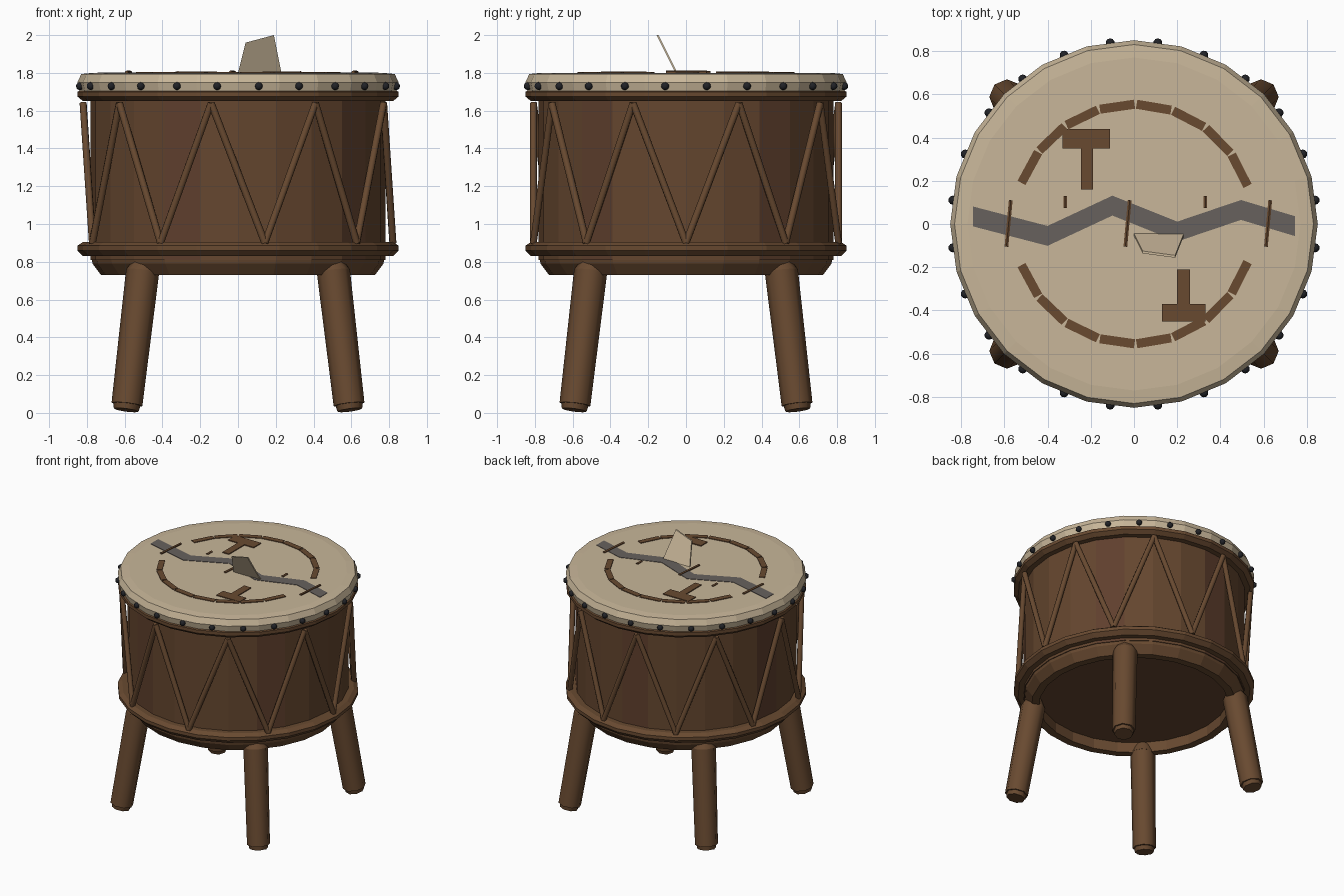
import bpy, bmesh, math
from math import sin, cos, radians, pi
from mathutils import Vector, Matrix

cube = bpy.data.objects.get("Cube")
if cube:
    bpy.data.objects.remove(cube, do_unlink=True)


def material(name, rgb):
    m = bpy.data.materials.new(name)
    m.use_nodes = True
    m.diffuse_color = (*rgb, 1)
    bsdf = next(n for n in m.node_tree.nodes if n.type == 'BSDF_PRINCIPLED')
    bsdf.inputs["Base Color"].default_value = (*rgb, 1)
    return m


wood = material("brown wood", (0.14, 0.068, 0.03))
plank_wood = material("plank wood", (0.13, 0.062, 0.028))
red_wood = material("reddish plank wood", (0.115, 0.05, 0.026))
hide = material("tan hide", (0.58, 0.47, 0.32))
tear_grey = material("tear grey", (0.135, 0.12, 0.11))
iron = material("dark iron", (0.015, 0.016, 0.02))

SIDES = 24
TOP = 1.8


def finish(name, bm, mats, smooth=False):
    me = bpy.data.meshes.new(name)
    bmesh.ops.recalc_face_normals(bm, faces=bm.faces[:])
    bm.to_mesh(me)
    bm.free()
    for m in mats:
        me.materials.append(m)
    ob = bpy.data.objects.new(name, me)
    bpy.context.collection.objects.link(ob)
    if smooth:
        bpy.ops.object.select_all(action='DESELECT')
        ob.select_set(True)
        bpy.context.view_layer.objects.active = ob
        bpy.ops.object.shade_smooth_by_angle(angle=radians(50))
    return ob


def lathe(name, profile, mat, closed=False):
    """Turn an (r, z) profile; open profiles are capped at both ends."""
    bm = bmesh.new()
    rings = [[bm.verts.new((r * sin(2 * pi * i / SIDES), r * cos(2 * pi * i / SIDES), z))
              for i in range(SIDES)] for r, z in profile]
    pairs = list(zip(rings, rings[1:]))
    if closed:
        pairs.append((rings[-1], rings[0]))
    for a, b in pairs:
        for i in range(SIDES):
            j = (i + 1) % SIDES
            bm.faces.new((a[i], a[j], b[j], b[i]))
    if not closed:
        bm.faces.new(rings[0])
        bm.faces.new(rings[-1])
    return finish(name, bm, [mat])


def add_rod(bm, a, b, r1, r2, sides=8):
    a, b = Vector(a), Vector(b)
    d = b - a
    mat = Matrix.Translation((a + b) / 2) @ d.to_track_quat('Z', 'Y').to_matrix().to_4x4()
    bmesh.ops.create_cone(bm, cap_ends=True, segments=sides, radius1=r1, radius2=r2,
                          depth=d.length, matrix=mat)


def add_prism(bm, base, offset):
    """Solid between a polygon and its copy moved by offset."""
    low = [bm.verts.new(p) for p in base]
    high = [bm.verts.new(Vector(p) + Vector(offset)) for p in base]
    bm.faces.new(low)
    bm.faces.new(high)
    for i in range(len(low)):
        j = (i + 1) % len(low)
        bm.faces.new((low[i], low[j], high[j], high[i]))


def add_plate(bm, x0, x1, y0, y1):
    add_prism(bm, [(x0, y0, TOP), (x1, y0, TOP), (x1, y1, TOP), (x0, y1, TOP)], (0, 0, 0.007))


# Drum body, with a few redder planks
body = lathe("drum_body", [(0.78, 0.81), (0.78, 1.68)], plank_wood)
body.data.materials.append(red_wood)
for p in body.data.polygons:
    if abs(p.normal.z) < 0.5 and p.index % 5 == 3:
        p.material_index = 1

# Hoops and the open base ring
lathe("lower_hoop", [(0.74, 0.83), (0.82, 0.83), (0.85, 0.86), (0.85, 0.885),
                     (0.82, 0.905), (0.74, 0.905)], wood, True)
lathe("upper_hoop", [(0.74, 1.65), (0.82, 1.65), (0.85, 1.675), (0.85, 1.7),
                     (0.82, 1.715), (0.74, 1.715)], wood, True)
lathe("base_ring", [(0.67, 0.73), (0.725, 0.73), (0.77, 0.79), (0.78, 0.84),
                    (0.67, 0.84)], wood, True)

# Stretched hide with rolled edge
lathe("drum_hide", [(0.84, 1.705), (0.85, 1.75), (0.83, 1.794), (0.77, TOP)], hide)

# Studs around the hide
bm = bmesh.new()
for i in range(SIDES):
    a = 2 * pi * (i + 0.5) / SIDES
    bmesh.ops.create_uvsphere(bm, u_segments=10, v_segments=6, radius=0.021,
                              matrix=Matrix.Translation((0.845 * sin(a), 0.845 * cos(a), 1.73)))
finish("studs", bm, [iron], True)

# Zigzag lacing rods
bm = bmesh.new()


def lace_point(deg, r, z):
    a = radians(deg)
    return (r * sin(a), -r * cos(a), z)


for k in range(9):
    top = lace_point(30 + 40 * k, 0.82, 1.64)
    for side in (-20, 20):
        add_rod(bm, lace_point(30 + 40 * k + side, 0.82, 0.9), top, 0.019, 0.019)
finish("lacing", bm, [wood], True)

# Four splayed legs with worn feet and chamfered tops
for sx, front in ((-1, "right"), (1, "left")):
    for sy, side in ((-1, "front"), (1, "back")):
        def at(d, z):
            return (sx * d, sy * d, z)
        bm = bmesh.new()
        add_rod(bm, at(0.588, 0.045), at(0.505, 0.75), 0.082, 0.088)
        add_rod(bm, at(0.505, 0.75), at(0.498, 0.815), 0.088, 0.05)
        add_rod(bm, at(0.592, 0.015), at(0.588, 0.045), 0.066, 0.072)
        finish(f"{side}_{front}_leg", bm, [wood], True)

# Painted dashed arcs
bm = bmesh.new()
step = 17.8
for sy in (-1, 1):
    for k in range(8):
        a0, a1 = radians(18.5 + step * k), radians(18.5 + step * k + 16.9)
        mid, half = (a0 + a1) / 2, 0.55 * sin((a1 - a0) / 2)
        c = Vector((0.548 * cos(mid), sy * 0.548 * sin(mid), TOP))
        radial = Vector((cos(mid), sy * sin(mid), 0)) * 0.021
        along = Vector((-sin(mid), sy * cos(mid), 0)) * half
        add_prism(bm, [c - radial - along, c + radial - along,
                       c + radial + along, c - radial + along], (0, 0, 0.005))
finish("dashed_arcs", bm, [wood])

# Painted hammer marks
bm = bmesh.new()
add_plate(bm, -0.33, -0.11, 0.35, 0.44)
add_plate(bm, -0.245, -0.19, 0.16, 0.35)
add_plate(bm, 0.13, 0.33, -0.45, -0.37)
add_plate(bm, 0.2, 0.26, -0.37, -0.21)
finish("hammer_marks", bm, [wood])

# Zigzag tear across the hide
path = [(-0.745, 0.035), (-0.4, -0.055), (-0.1, 0.085), (0.2, -0.035), (0.495, 0.065), (0.745, -0.01)]
bm = bmesh.new()
for (x0, y0), (x1, y1) in zip(path, path[1:]):
    add_prism(bm, [(x0, y0 - 0.046, TOP), (x1, y1 - 0.046, TOP),
                   (x1, y1 + 0.046, TOP), (x0, y0 + 0.046, TOP)], (0, 0, 0.003))
finish("tear", bm, [tear_grey])

# Stitches over the tear
bm = bmesh.new()
for x in (-0.58, -0.03, 0.62):
    add_rod(bm, (x - 0.01, -0.105, TOP + 0.002), (x + 0.01, 0.11, TOP + 0.002), 0.01, 0.01, 6)
for x in (-0.318, 0.33):
    add_rod(bm, (x, 0.075, TOP), (x, 0.13, TOP), 0.01, 0.01, 6)
finish("stitches", bm, [wood], True)

# Raised torn flap
bm = bmesh.new()
add_prism(bm, [(0, -0.045, TOP), (0.23, -0.045, TOP), (0.19, -0.145, 2.0), (0.04, -0.125, 1.96)],
          (0, -0.011, 0))
finish("torn_flap", bm, [hide])
